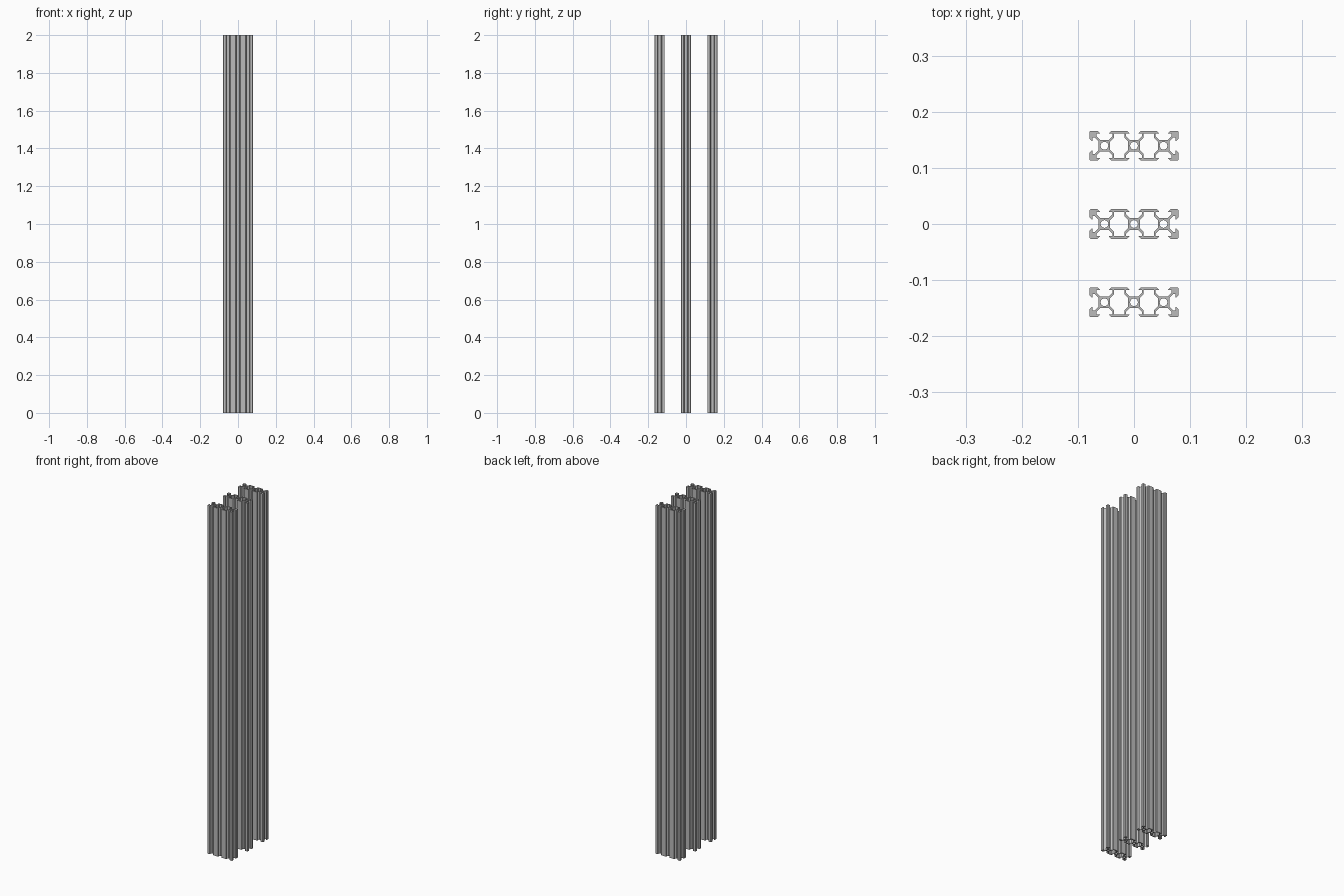
import bpy, bmesh, math
from mathutils import Matrix, Vector

cube = bpy.data.objects.get("Cube")
if cube:
    bpy.data.objects.remove(cube, do_unlink=True)

SCALE = 2 / 760      # profile is drawn in millimetres, bars are 760 long
PITCH = 20           # spacing of the three cores
SPACING = 0.1395     # distance between bars

aluminium = bpy.data.materials.new("aluminium grey")
aluminium.use_nodes = True
grey = (0.5, 0.5, 0.5, 1)
aluminium.diffuse_color = grey
aluminium.node_tree.nodes["Principled BSDF"].inputs["Base Color"].default_value = grey

# Half of one flared T-slot, from its lip down to the core
HALF_SLOT = [(4.6, 10), (3.1, 8.5), (3.1, 8.2), (5.5, 8.2), (5.5, 6.56), (2.84, 3.9)]
SLOT = HALF_SLOT + [(-x, y) for x, y in reversed(HALF_SLOT)]

# Quarter of the hollow chamber between two cores
QUARTER = [(6.1, 2.84), (3.44, 5.5), (3.44, 8.2)]


def placed(points, cx, degrees):
    turn = Matrix.Rotation(math.radians(degrees), 2)
    return [turn @ Vector(p) + Vector((cx, 0)) for p in points]


def corner(sx, sy):
    a, b = (sx * 30, sy * 9.5), (sx * 29.5, sy * 10)
    return [a, b] if sx * sy > 0 else [b, a]


def outline():
    pts = placed(SLOT, PITCH, -90) + corner(1, 1)
    for cx in (PITCH, 0, -PITCH):
        pts += placed(SLOT, cx, 0)
    pts += corner(-1, 1) + placed(SLOT, -PITCH, 90) + corner(-1, -1)
    for cx in (-PITCH, 0, PITCH):
        pts += placed(SLOT, cx, 180)
    return pts + corner(1, -1)


def chamber(cx):
    top = QUARTER + [(-x, y) for x, y in reversed(QUARTER)]
    return placed(top, cx, 0) + placed(top, cx, 180)


def bore(cx, radius=2.6, sides=24):
    steps = [2 * math.pi * i / sides for i in range(sides)]
    return [(cx + radius * math.cos(a), radius * math.sin(a)) for a in steps]


# Filled profile with holes, extruded to full length
curve = bpy.data.curves.new("bar_profile", "CURVE")
curve.dimensions = "2D"
curve.fill_mode = "BOTH"
curve.extrude = 1 / SCALE
loops = [outline()]
loops += [chamber(cx) for cx in (-PITCH / 2, PITCH / 2)]
loops += [bore(cx) for cx in (-PITCH, 0, PITCH)]
for loop in loops:
    spline = curve.splines.new("POLY")
    spline.points.add(len(loop) - 1)
    for point, (x, y) in zip(spline.points, loop):
        point.co = (x, y, 0, 1)
    spline.use_cyclic_u = True

helper = bpy.data.objects.new("bar_profile", curve)
bpy.context.collection.objects.link(helper)
bpy.context.view_layer.update()
evaluated = helper.evaluated_get(bpy.context.evaluated_depsgraph_get())
mesh = bpy.data.meshes.new_from_object(evaluated)
bpy.data.objects.remove(helper, do_unlink=True)

# Weld caps to walls and bring to final size
bm = bmesh.new()
bm.from_mesh(mesh)
bmesh.ops.remove_doubles(bm, verts=bm.verts, dist=0.01)
bmesh.ops.scale(bm, vec=(SCALE,) * 3, verts=bm.verts)
bmesh.ops.translate(bm, vec=(0, 0, 1), verts=bm.verts)
bmesh.ops.recalc_face_normals(bm, faces=bm.faces)
bm.to_mesh(mesh)
bm.free()
mesh.materials.clear()
mesh.materials.append(aluminium)

# Three parallel slotted bars
bars = []
for name, y in (("front_bar", -SPACING), ("middle_bar", 0), ("back_bar", SPACING)):
    bar = bpy.data.objects.new(name, mesh.copy())
    bar.location.y = y
    bpy.context.collection.objects.link(bar)
    bars.append(bar)

bpy.ops.object.select_all(action="DESELECT")
for bar in bars:
    bar.select_set(True)
bpy.context.view_layer.objects.active = bars[0]
bpy.ops.object.shade_smooth_by_angle(angle=math.radians(30))
